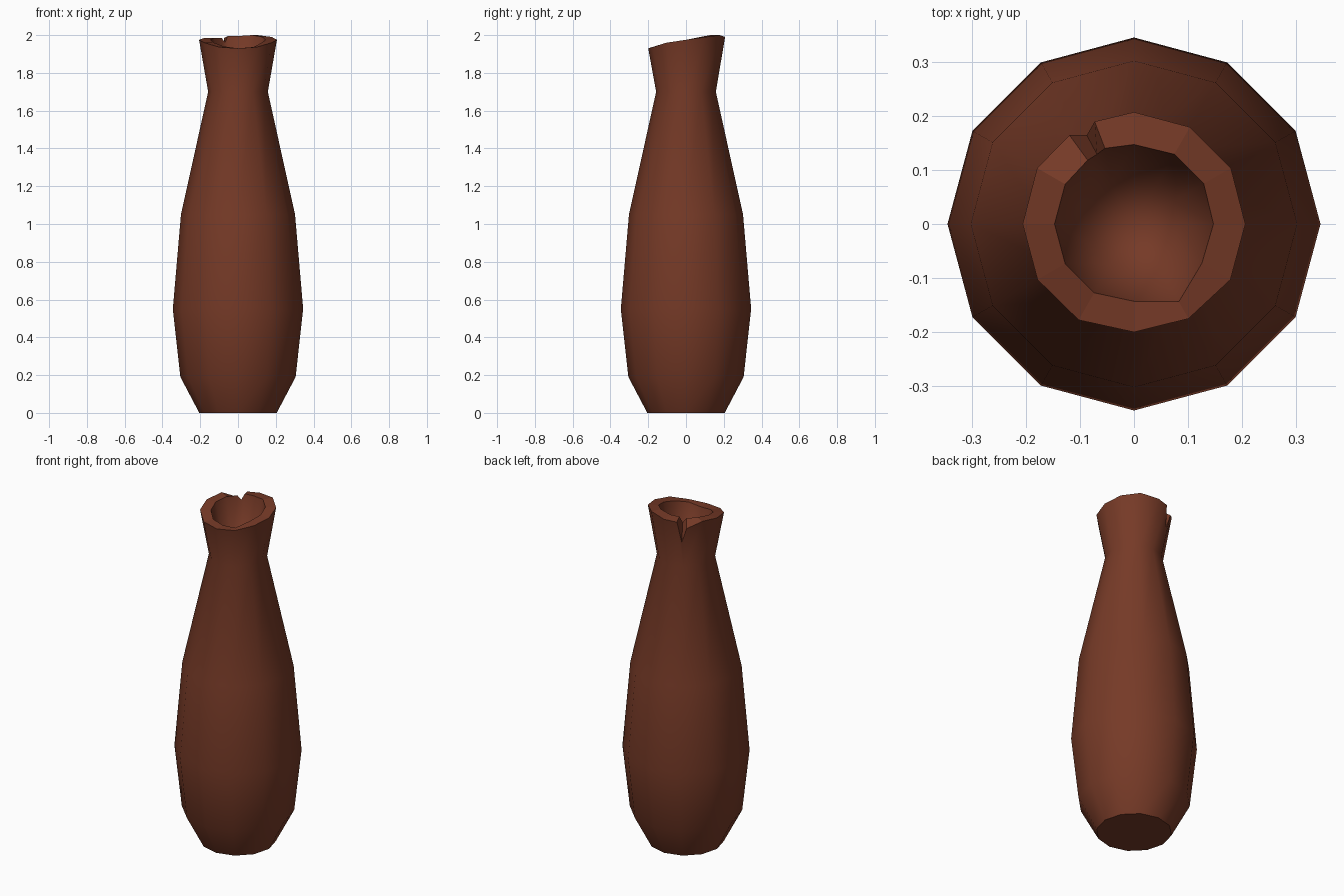
import bpy, bmesh, math

if "Cube" in bpy.data.objects:
    bpy.data.objects.remove(bpy.data.objects["Cube"])

SIDES = 12
clay = bpy.data.materials.new("brown clay")
clay.diffuse_color = (0.18, 0.042, 0.02, 1)
clay.use_nodes = True
clay.node_tree.nodes["Principled BSDF"].inputs["Base Color"].default_value = clay.diffuse_color

bm = bmesh.new()


def point(r, deg, z):
    a = math.radians(deg)
    return bm.verts.new((r * math.cos(a), r * math.sin(a), z))


def ring(r, z):
    return [point(r, 360 * i / SIDES, z) for i in range(SIDES)]


def face(verts):
    verts = list(dict.fromkeys(verts))
    if len(verts) > 2:
        bm.faces.new(verts)


# Twelve-sided outer body
rings = [ring(r, z) for r, z in
         [(0.205, 0), (0.305, 0.19), (0.345, 0.55), (0.302, 1.05), (0.158, 1.7)]]
bm.faces.new(rings[0][::-1])
for lo, hi in zip(rings, rings[1:]):
    for i in range(SIDES):
        j = (i + 1) % SIDES
        face([lo[i], lo[j], hi[j], hi[i]])

# Uneven rim with a V-shaped chip: side below, angle, outer r, z, inner r, inner z
rim = [(0, 0, .206, 1.975, .147, 1.975), (1, 30, .207, 1.99, .149, 1.99),
       (2, 60, .207, 2.0, .149, 2.0), (3, 90, .207, 1.99, .147, 1.995),
       (4, 111, .203, 1.985, .150, 1.995), (4, 118, .186, 1.86, .146, 1.96),
       (4, 126, .203, 1.95, .146, 1.985), (5, 150, .207, 1.985, .147, 1.985),
       (6, 180, .206, 1.975, .147, 1.975), (7, 210, .206, 1.96, .147, 1.96),
       (8, 240, .205, 1.937, .147, 1.94), (9, 270, .200, 1.93, .143, 1.93),
       (10, 300, .202, 1.937, .166, 1.937), (11, 330, .206, 1.96, .145, 1.96)]
outer = [point(r, a, z) for _, a, r, z, _, _ in rim]
inner = [point(r, a, z) for _, a, _, _, r, z in rim]
neck = rings[-1]
floor = ring(0.085, 1.7)
centre = bm.verts.new((0, 0, 1.68))
for i in range(len(rim)):
    j = (i + 1) % len(rim)
    a, b = rim[i][0], rim[j][0]
    face([neck[a], neck[b], outer[j], outer[i]])
    face([outer[i], outer[j], inner[j], inner[i]])
    face([inner[i], inner[j], floor[b], floor[a]])
# Hollow floor
for i in range(SIDES):
    face([floor[i], floor[(i + 1) % SIDES], centre])

# Smooth shading with crisp rim, chip and base
bmesh.ops.recalc_face_normals(bm, faces=bm.faces)
lips = set(outer) | set(inner)
for f in bm.faces:
    f.smooth = True
for e in bm.edges:
    on_lip = e.verts[0] in lips and e.verts[1] in lips
    at_base = all(v.co.z < 0.001 for v in e.verts)
    e.smooth = not (on_lip or at_base)

mesh = bpy.data.meshes.new("vase")
bm.to_mesh(mesh)
bm.free()
mesh.materials.append(clay)
vase = bpy.data.objects.new("chipped_vase", mesh)
bpy.context.collection.objects.link(vase)
